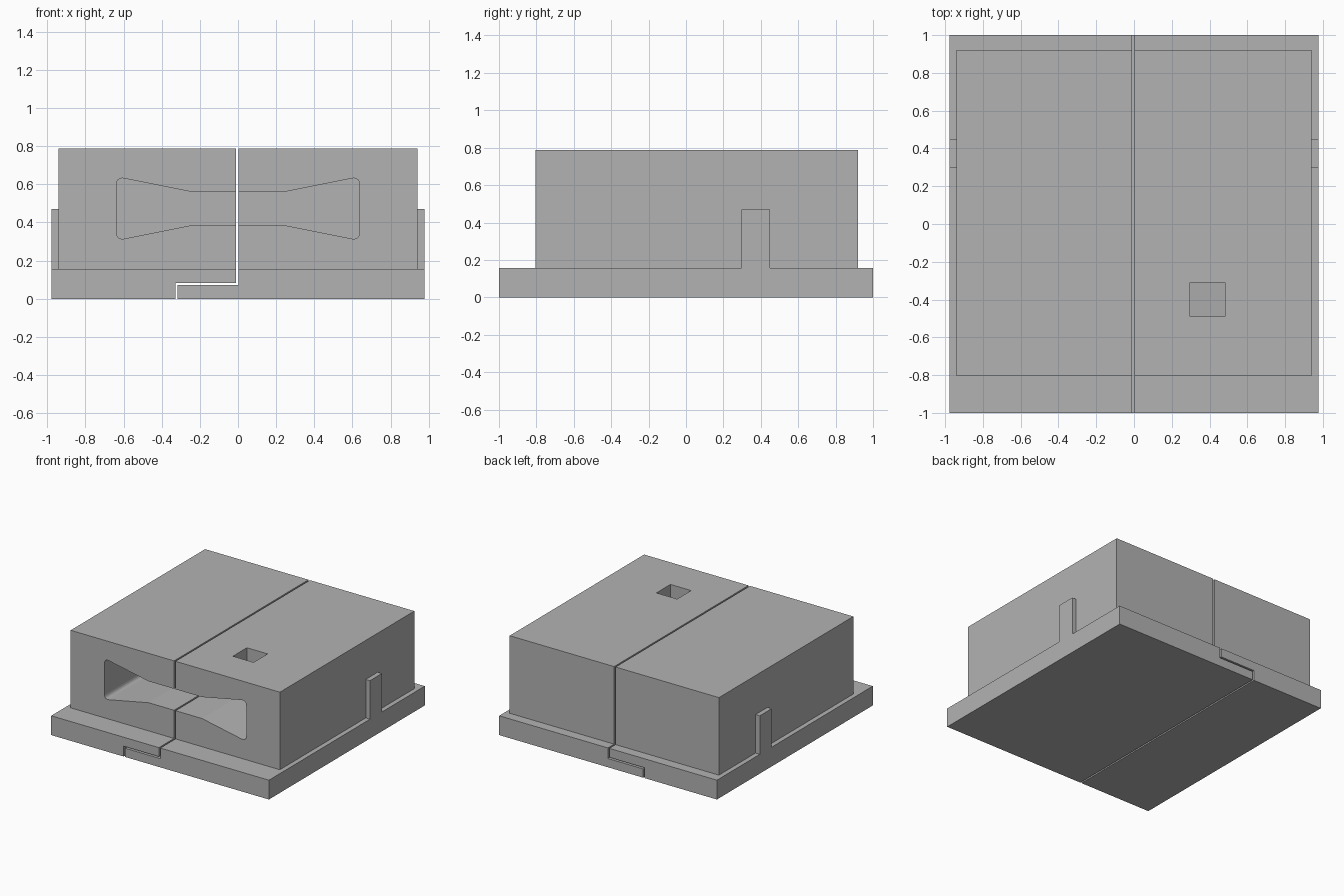
import bpy, bmesh
from mathutils import Vector

if "Cube" in bpy.data.objects:
    bpy.data.objects.remove(bpy.data.objects["Cube"], do_unlink=True)

grey = bpy.data.materials.new("mid_grey")
grey.use_nodes = True
colour = (0.45, 0.45, 0.45, 1)
grey.diffuse_color = colour
grey.node_tree.nodes["Principled BSDF"].inputs["Base Color"].default_value = colour


def prism(name, profile, y0, y1):
    """Extrude an x-z outline along y."""
    bm = bmesh.new()
    face = bm.faces.new([bm.verts.new((x, y0, z)) for x, z in profile])
    new = bmesh.ops.extrude_face_region(bm, geom=[face])["geom"]
    verts = [v for v in new if isinstance(v, bmesh.types.BMVert)]
    bmesh.ops.translate(bm, verts=verts, vec=(0, y1 - y0, 0))
    bmesh.ops.recalc_face_normals(bm, faces=bm.faces)
    mesh = bpy.data.meshes.new(name)
    bm.to_mesh(mesh)
    bm.free()
    mesh.materials.append(grey)
    obj = bpy.data.objects.new(name, mesh)
    bpy.context.scene.collection.objects.link(obj)
    return obj


def rect(x0, x1, z0, z1):
    return [(x0, z0), (x1, z0), (x1, z1), (x0, z1)]


def combine(target, other, operation):
    """Apply a boolean and discard the helper."""
    mod = target.modifiers.new("combine", "BOOLEAN")
    mod.operation, mod.solver, mod.object = operation, "EXACT", other
    bpy.context.view_layer.update()
    graph = bpy.context.evaluated_depsgraph_get()
    mesh = bpy.data.meshes.new_from_object(target.evaluated_get(graph))
    target.modifiers.clear()
    target.data = mesh
    bpy.data.objects.remove(other, do_unlink=True)


def corner(before, point, after, steps=6):
    """Round a corner with a quadratic curve."""
    a, p, b = Vector(before), Vector(point), Vector(after)
    ts = [i / steps for i in range(steps + 1)]
    return [tuple(a * (1 - t) ** 2 + p * 2 * t * (1 - t) + b * t * t) for t in ts]


# Sizes
EDGE, SIDE, BASE_TOP, TOP = 0.978, 0.94, 0.157, 0.787
FRONT, BACK, CAVITY_END = -0.805, 0.92, 0.3
SEAM_L, SEAM_R = -0.011, 0.002
LAP_L, LAP_R, LAP_LOW, LAP_HIGH = -0.328, -0.316, 0.071, 0.084

# Bow-tie cavity outline: mirrored top to bottom, then left to right
MID = 0.473
upper = [(0.24, 0.56)] + corner((0.595, 0.631), (0.638, 0.64), (0.638, 0.59))
right = upper + [(x, 2 * MID - z) for x, z in reversed(upper)]
bow_tie = right + [(-x, z) for x, z in reversed(right)]

# Stepped base outlines that lap under the seam
bases = {
    "left_half": [(EDGE, 0), (EDGE, BASE_TOP), (SEAM_R, BASE_TOP),
                  (SEAM_R, LAP_LOW), (LAP_R, LAP_LOW), (LAP_R, 0)],
    "right_half": [(-EDGE, 0), (-EDGE, BASE_TOP), (SEAM_L, BASE_TOP),
                   (SEAM_L, LAP_HIGH), (LAP_L, LAP_HIGH), (LAP_L, 0)],
}

for name, outline in bases.items():
    side = 1 if name == "left_half" else -1
    seam = SEAM_R if side > 0 else SEAM_L
    half = prism(name, outline, -1, 1)
    # Upper block and side tab
    block = prism("block", rect(seam, side * SIDE, 0.12, TOP), FRONT, BACK)
    combine(half, block, "UNION")
    tab = prism("tab", rect(side * 0.9, side * EDGE, 0.12, 0.47), 0.297, 0.45)
    combine(half, tab, "UNION")
    # Open front cavity
    combine(half, prism("cavity", bow_tie, FRONT - 0.1, CAVITY_END), "DIFFERENCE")
    # Square feed hole down into the cavity
    if side > 0:
        hole = prism("feed_hole", rect(0.297, 0.483, 0.5, TOP + 0.1), -0.49, -0.31)
        combine(half, hole, "DIFFERENCE")
